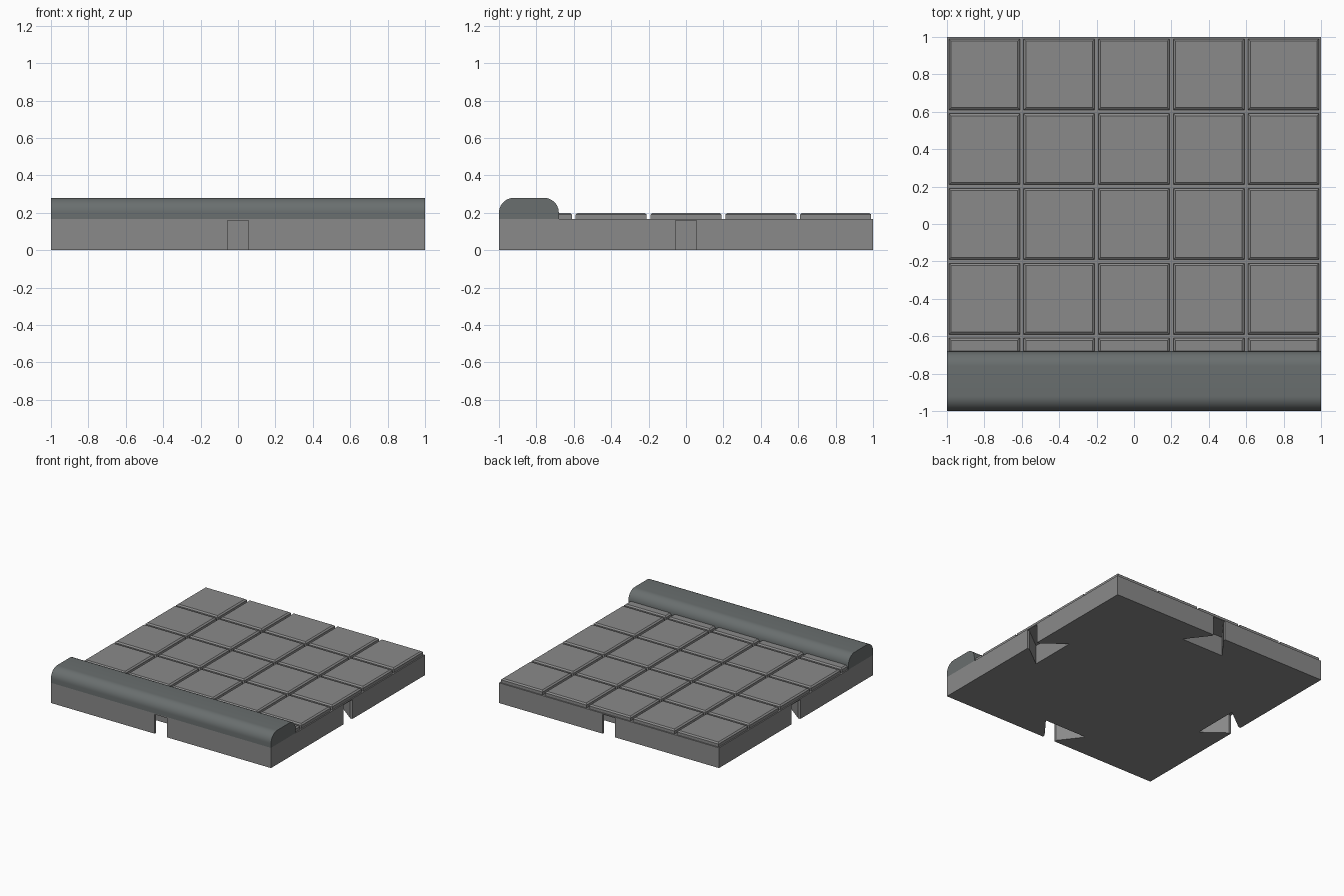
import bpy, bmesh, math
from mathutils import Matrix, Vector

if "Cube" in bpy.data.objects:
    bpy.data.objects.remove(bpy.data.objects["Cube"])

BASE_TOP, TILE_TOP, WALL_TOP = 0.166, 0.2, 0.28
CELL, GAP, CHAMFER = 0.4, 0.01, 0.012


def material(name, rgb):
    mat = bpy.data.materials.new(name)
    mat.diffuse_color = (*rgb, 1)
    mat.use_nodes = True
    mat.node_tree.nodes["Principled BSDF"].inputs["Base Color"].default_value = mat.diffuse_color
    return mat


stone = material("stone", (0.255, 0.255, 0.255))
dark_stone = material("dark_stone", (0.142, 0.158, 0.158))


def finish(name, bm, mat=None):
    bmesh.ops.recalc_face_normals(bm, faces=bm.faces)
    mesh = bpy.data.meshes.new(name)
    bm.to_mesh(mesh)
    bm.free()
    if mat:
        mesh.materials.append(mat)
    obj = bpy.data.objects.new(name, mesh)
    bpy.context.collection.objects.link(obj)
    return obj


def loft(bm, rings):
    """Skin closed rings of points and cap both ends."""
    loops = [[bm.verts.new(p) for p in ring] for ring in rings]
    n = len(loops[0])
    for a, b in zip(loops, loops[1:]):
        for i in range(n):
            j = (i + 1) % n
            bm.faces.new((a[i], a[j], b[j], b[i]))
    bm.faces.new(loops[0])
    bm.faces.new(loops[-1])


def rect(x0, x1, y0, y1, z, inset=0.0):
    x0, x1, y0, y1 = x0 + inset, x1 - inset, y0 + inset, y1 - inset
    return [(x0, y0, z), (x1, y0, z), (x1, y1, z), (x0, y1, z)]


# base slab
bm = bmesh.new()
loft(bm, [rect(-1, 1, -1, 1, 0), rect(-1, 1, -1, 1, BASE_TOP)])
base = finish("base", bm, stone)

# dovetail sockets with a short straight neck, one per side
bm = bmesh.new()
outline = [(0.8, -0.195), (0.98, -0.057), (1.02, -0.057),
           (1.02, 0.057), (0.98, 0.057), (0.8, 0.195)]
for k in range(4):
    turn = Matrix.Rotation(k * math.pi / 2, 3, 'Z')
    loft(bm, [[turn @ Vector((x, y, z)) for x, y in outline]
              for z in (-0.05, 0.158)])
cutter = finish("socket_cutter", bm, stone)
cutter.hide_render = True
cut = base.modifiers.new("sockets", 'BOOLEAN')
cut.operation = 'DIFFERENCE'
cut.solver = 'EXACT'
cut.object = cutter
bpy.context.view_layer.objects.active = base
base.select_set(True)
bpy.ops.object.modifier_apply(modifier=cut.name)
bpy.data.objects.remove(cutter)

# chamfered floor tiles; the front row runs under the wall
bm = bmesh.new()
for i in range(5):
    for j in range(5):
        x0, y0 = -1 + i * CELL + GAP, -1 + j * CELL + GAP
        box = (x0, x0 + CELL - 2 * GAP, y0, y0 + CELL - 2 * GAP)
        loft(bm, [rect(*box, BASE_TOP),
                  rect(*box, TILE_TOP - CHAMFER * 0.8),
                  rect(*box, TILE_TOP, CHAMFER)])
finish("floor_tiles", bm, stone)

# low front wall with rounded top edges
R, Y0, Y1, STEPS = 0.08, -1.0, -0.68, 12
profile = [(Y0, BASE_TOP)]
for cy, start in ((Y0 + R, math.pi), (Y1 - R, math.pi / 2)):
    for s in range(STEPS + 1):
        a = start - s / STEPS * math.pi / 2
        profile.append((cy + R * math.cos(a), WALL_TOP - R + R * math.sin(a)))
profile.append((Y1, BASE_TOP))
bm = bmesh.new()
loft(bm, [[(x, y, z) for y, z in profile] for x in (-1, 1)])
wall = finish("front_wall", bm, dark_stone)
bpy.ops.object.select_all(action='DESELECT')
wall.select_set(True)
bpy.context.view_layer.objects.active = wall
bpy.ops.object.shade_smooth_by_angle(angle=math.radians(30))
